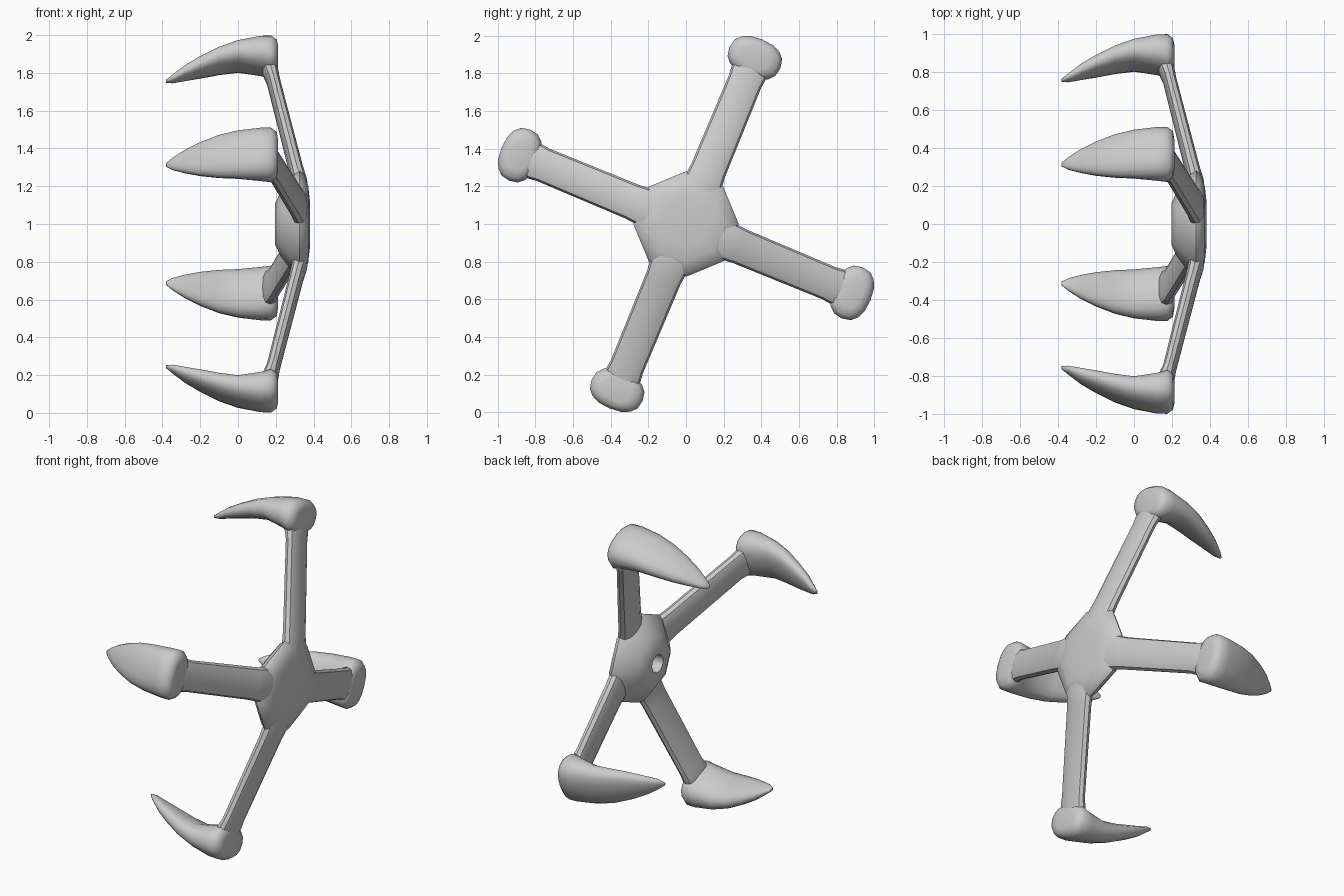
import bpy, bmesh
from math import sin, cos, pi, radians, copysign
from mathutils import Matrix, Vector

if "Cube" in bpy.data.objects:
    bpy.data.objects.remove(bpy.data.objects["Cube"])

GREY = (0.6, 0.6, 0.6, 1)
mat = bpy.data.materials.new("plain grey")
mat.use_nodes = True
mat.diffuse_color = GREY
mat.node_tree.nodes["Principled BSDF"].inputs["Base Color"].default_value = GREY


def spow(v, p):
    return copysign(abs(v) ** p, v)


def oval(n, a, b, power=0.8):
    """Rounded section: n points with half sizes a and b."""
    return [(a * spow(cos(2 * pi * i / n), power), b * spow(sin(2 * pi * i / n), power))
            for i in range(n)]


def loft(name, rings, matrix, angle=40):
    """Skin a list of point rings and cap both ends."""
    bm = bmesh.new()
    loops = [[bm.verts.new(p) for p in ring] for ring in rings]
    n = len(rings[0])
    for a, b in zip(loops, loops[1:]):
        for i in range(n):
            j = (i + 1) % n
            bm.faces.new((a[i], a[j], b[j], b[i]))
    bm.faces.new(loops[0][::-1])
    bm.faces.new(loops[-1])
    bmesh.ops.recalc_face_normals(bm, faces=bm.faces)
    mesh = bpy.data.meshes.new(name)
    bm.to_mesh(mesh)
    bm.free()
    mesh.materials.append(mat)
    obj = bpy.data.objects.new(name, mesh)
    bpy.context.collection.objects.link(obj)
    obj.matrix_world = matrix
    bpy.ops.object.select_all(action="DESELECT")
    obj.select_set(True)
    bpy.context.view_layer.objects.active = obj
    bpy.ops.object.shade_smooth_by_angle(angle=radians(angle))
    return obj


CENTRE = Matrix.Translation((0, 0, 1))

# Hub: eight-sided boss with a round socket on its inner side
hub_profile = [(0.26, 0.05), (0.197, 0.055), (0.197, 0.11), (0.225, 0.17), (0.29, 0.255),
               (0.325, 0.28), (0.35, 0.265), (0.372, 0.2), (0.38, 0.13)]
SIDES = 16


def hub_ring(x, r):
    ring = []
    for i in range(SIDES):
        flat = cos(pi / 8) if i % 2 and r > 0.1 else 1
        t = 2 * pi * i / SIDES
        ring.append((x, r * flat * cos(t), r * flat * sin(t)))
    return ring


loft("hub", [hub_ring(x, r) for x, r in hub_profile], CENTRE, 50)

# Arm rings: radius, x centre, half thickness, half width
arm_path = [(0.12, 0.325, 0.045, 0.105), (0.24, 0.325, 0.043, 0.103),
            (0.31, 0.308, 0.04, 0.096), (0.82, 0.187, 0.037, 0.092),
            (0.87, 0.172, 0.044, 0.098), (0.94, 0.16, 0.04, 0.08)]
# Claw rings: x, inner radius, outer radius, half width
claw_path = [(0.212, 0.90, 1.01, 0.08), (0.205, 0.87, 1.04, 0.125), (0.175, 0.85, 1.06, 0.147),
             (0.12, 0.868, 1.058, 0.145), (0.0, 0.89, 1.03, 0.135), (-0.1, 0.875, 0.994, 0.121),
             (-0.2, 0.85, 0.945, 0.095), (-0.28, 0.83, 0.9, 0.066), (-0.345, 0.812, 0.852, 0.035),
             (-0.38, 0.81, 0.826, 0.01)]

arm_rings = [[(x + u, v, r) for u, v in oval(12, a, b)] for r, x, a, b in arm_path]
claw_rings = [[(x, v, (lo + hi) / 2 + u) for u, v in oval(16, (hi - lo) / 2, w, 0.85)]
              for x, lo, hi, w in claw_path]

# Four arms, each ending in a claw, spaced evenly about the x axis
for i, side in enumerate(("upper", "front", "lower", "rear")):
    turn = CENTRE @ Matrix.Rotation(radians(-22.5 + 90 * i), 4, "X")
    loft(side + "_arm", arm_rings, turn)
    loft(side + "_claw", claw_rings, turn, 60)
